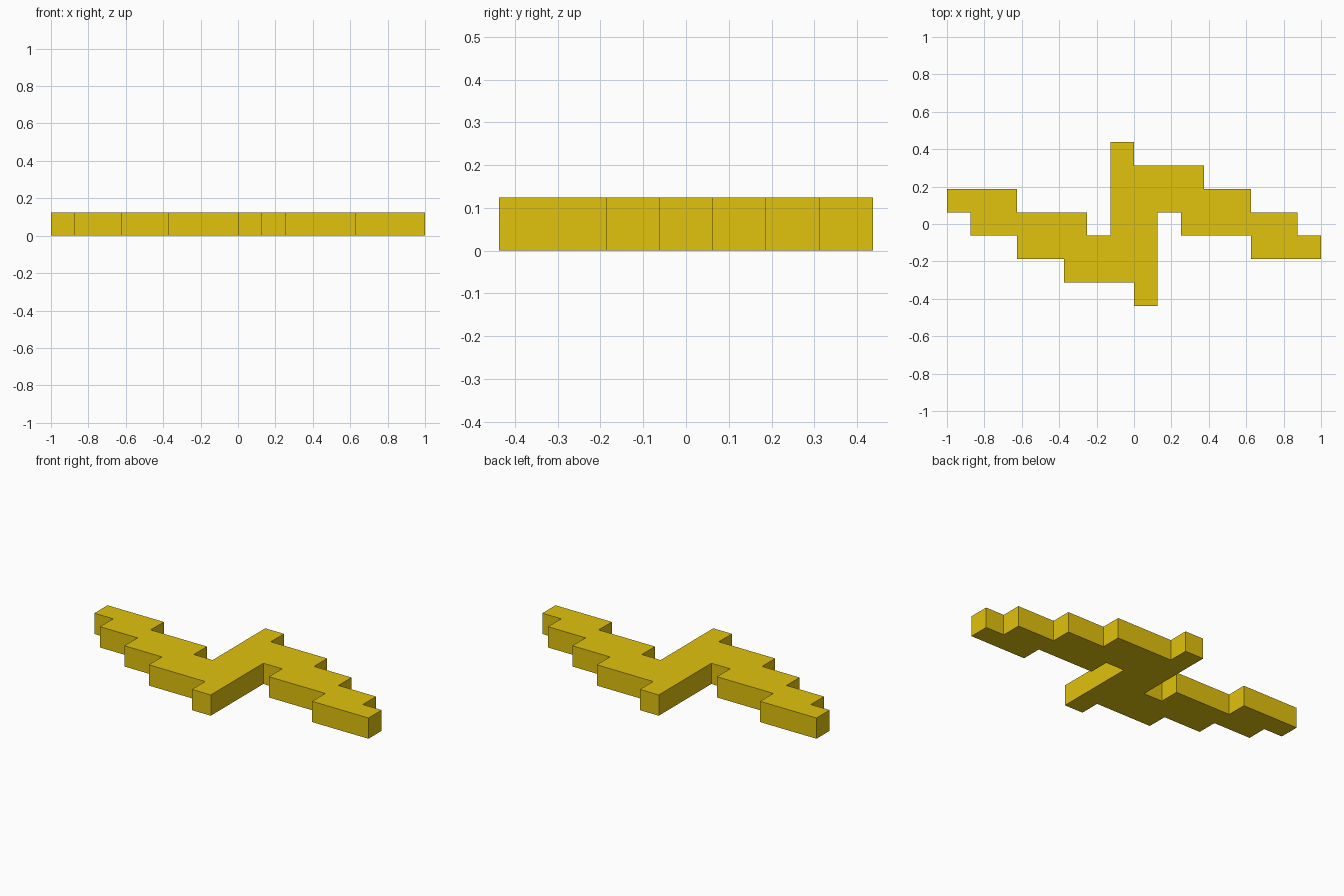
import bpy, bmesh
from mathutils import Vector

if "Cube" in bpy.data.objects:
    bpy.data.objects.remove(bpy.data.objects["Cube"])

UNIT = 0.125  # one grid step, also the plate thickness

# Half of the stepped outline, in grid steps, clockwise from the upper bar tip
half = [(0, 3.5), (0, 2.5), (3, 2.5), (3, 1.5), (5, 1.5), (5, 0.5),
        (7, 0.5), (7, -0.5), (8, -0.5), (8, -1.5), (5, -1.5), (5, -0.5),
        (2, -0.5), (2, 0.5), (1, 0.5), (1, -3.5)]
# The other half is the same outline turned 180 degrees
outline = half + [(-x, -y) for x, y in half]

# Stepped plate: fill the outline and extrude it upward
bm = bmesh.new()
base = bm.faces.new([bm.verts.new((x * UNIT, y * UNIT, 0)) for x, y in outline])
top = bmesh.ops.extrude_face_region(bm, geom=[base], use_keep_orig=True)
bmesh.ops.translate(bm, vec=Vector((0, 0, UNIT)),
                    verts=[v for v in top["geom"] if isinstance(v, bmesh.types.BMVert)])
bmesh.ops.recalc_face_normals(bm, faces=bm.faces)
mesh = bpy.data.meshes.new("stepped_plate")
bm.to_mesh(mesh)
bm.free()
plate = bpy.data.objects.new("stepped_plate", mesh)
bpy.context.collection.objects.link(plate)

# Yellow material
yellow = bpy.data.materials.new("yellow")
yellow.diffuse_color = (0.75, 0.54, 0.004, 1)
yellow.use_nodes = True
yellow.node_tree.nodes["Principled BSDF"].inputs["Base Color"].default_value = yellow.diffuse_color
mesh.materials.append(yellow)
